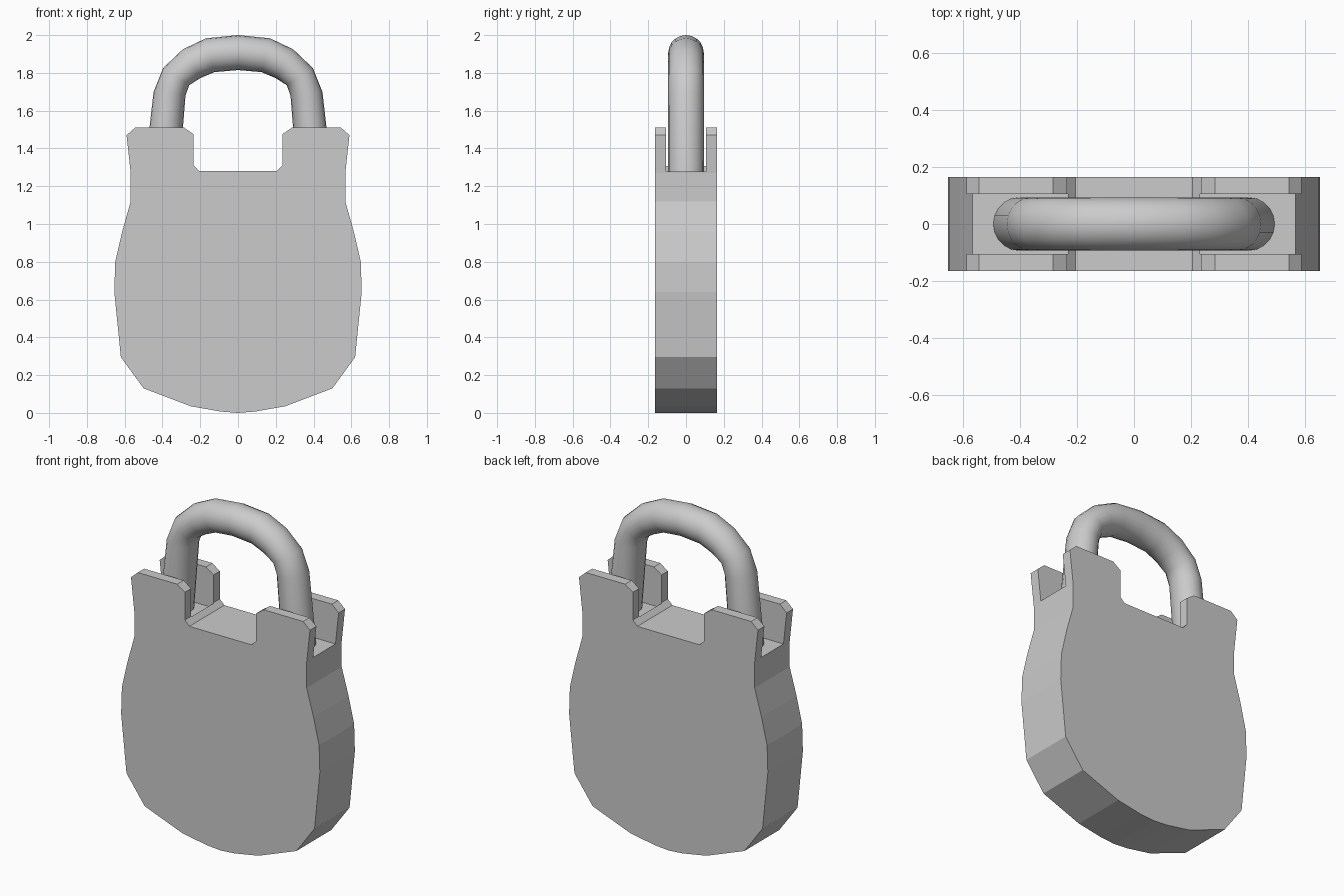
import bpy, bmesh, math

if "Cube" in bpy.data.objects:
    bpy.data.objects.remove(bpy.data.objects["Cube"])


def make_object(name, bm):
    bmesh.ops.recalc_face_normals(bm, faces=bm.faces[:])
    mesh = bpy.data.meshes.new(name)
    bm.to_mesh(mesh)
    bm.free()
    obj = bpy.data.objects.new(name, mesh)
    bpy.context.collection.objects.link(obj)
    return obj


def prism(name, outline, y0, y1):
    """Extrude an x-z outline from y0 to y1."""
    bm = bmesh.new()
    face = bm.faces.new([bm.verts.new((x, y0, z)) for x, z in outline])
    ext = bmesh.ops.extrude_face_region(bm, geom=[face])
    moved = [v for v in ext["geom"] if isinstance(v, bmesh.types.BMVert)]
    bmesh.ops.translate(bm, verts=moved, vec=(0, y1 - y0, 0))
    return make_object(name, bm)


# Lock body: mirrored half outline with a notch between the two upper ears
half = [(0.09, 0.007), (0.25, 0.035), (0.50, 0.13), (0.62, 0.295), (0.655, 0.64),
        (0.65, 0.80), (0.613, 0.96), (0.568, 1.12), (0.568, 1.27), (0.59, 1.47),
        (0.545, 1.51), (0.285, 1.51), (0.235, 1.475), (0.235, 1.31), (0.205, 1.28)]
outline = [(0, 0)] + half + [(-x, z) for x, z in reversed(half)]
body = prism("lock_body", outline, -0.165, 0.165)

# Channels that split each ear into a front and a back plate
for side in (-1, 1):
    box = [(side * x, z) for x, z in ((0.233, 1.279), (0.8, 1.279), (0.8, 1.7), (0.233, 1.7))]
    cutter = prism("channel_cutter", box, -0.105, 0.105)
    cutter.hide_render = True
    mod = body.modifiers.new("channel", 'BOOLEAN')
    mod.operation = 'DIFFERENCE'
    mod.solver = 'EXACT'
    mod.object = cutter
    bpy.context.view_layer.objects.active = body
    bpy.ops.object.modifier_apply(modifier=mod.name)
    bpy.data.objects.remove(cutter)

# Shackle: elliptical rings spanned by matching outer and inner points
pairs = [((0.495, 1.279), (0.31, 1.279)), ((0.447, 1.70), (0.278, 1.68)),
         ((0.397, 1.825), (0.258, 1.735)), ((0.292, 1.925), (0.20, 1.772)),
         ((0.17, 1.983), (0.125, 1.804)), ((0, 2.0), (0, 1.815))]
pairs += [((-a, b), (-c, d)) for (a, b), (c, d) in reversed(pairs[:-1])]
SIDES = 20
bm = bmesh.new()
rings = []
for (ox, oz), (ix, iz) in pairs:
    ring = []
    for k in range(SIDES):
        a = 2 * math.pi * k / SIDES
        t = 0.5 + 0.5 * math.cos(a)
        ring.append(bm.verts.new((ix + (ox - ix) * t, 0.094 * math.sin(a), iz + (oz - iz) * t)))
    rings.append(ring)
for r0, r1 in zip(rings, rings[1:]):
    for k in range(SIDES):
        n = (k + 1) % SIDES
        bm.faces.new((r0[k], r0[n], r1[n], r1[k]))
for f in bm.faces:
    f.smooth = True
make_object("shackle", bm)
